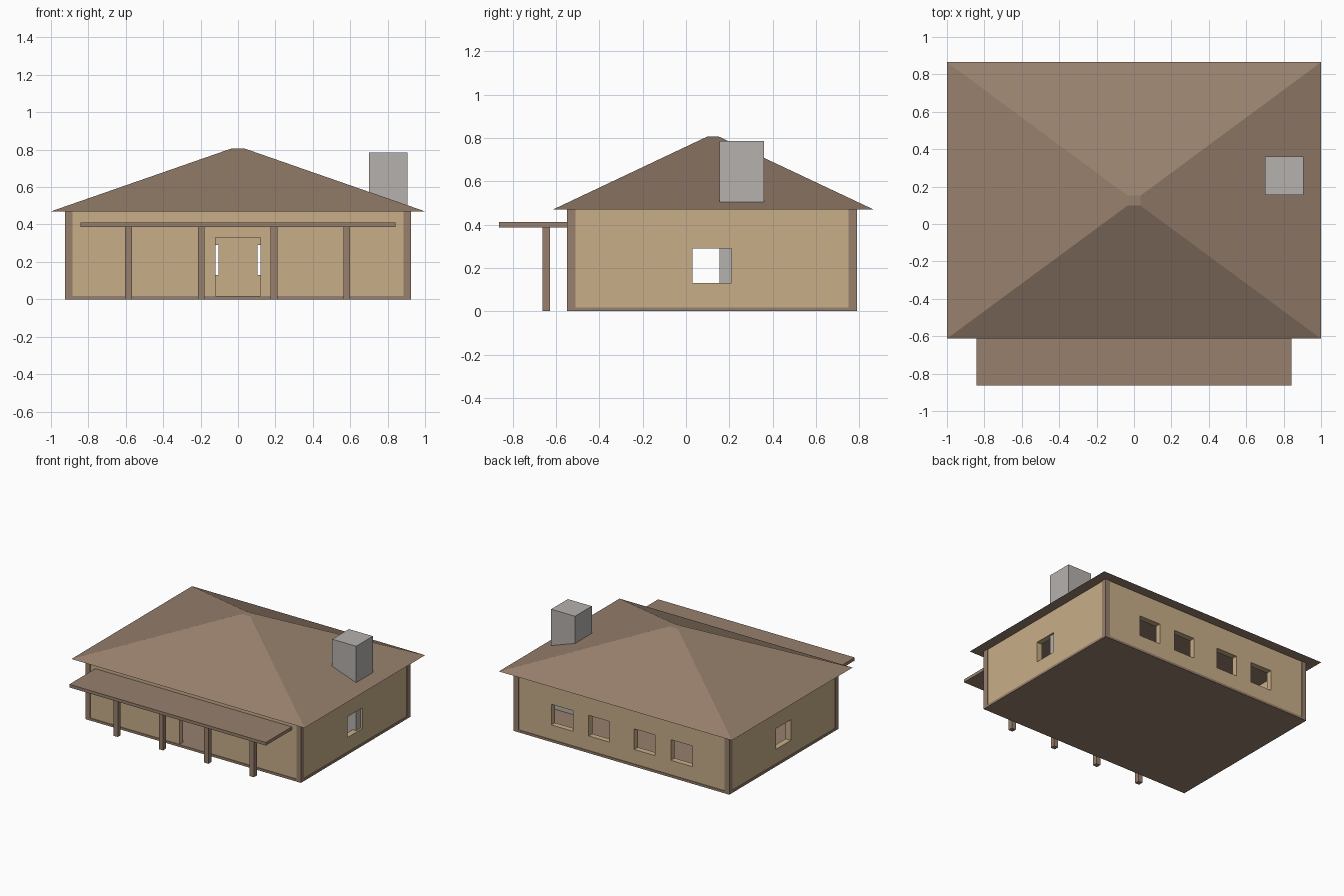
import bpy
import bmesh

start_cube = bpy.data.objects.get("Cube")
if start_cube:
    bpy.data.objects.remove(start_cube, do_unlink=True)


def make_material(name, colour):
    mat = bpy.data.materials.new(name)
    mat.use_nodes = True
    mat.diffuse_color = (*colour, 1)
    mat.node_tree.nodes["Principled BSDF"].inputs["Base Color"].default_value = (*colour, 1)
    return mat


brown = make_material("brown_timber", (0.31, 0.216, 0.153))
tan = make_material("tan_plaster", (0.58, 0.42, 0.25))
grey = make_material("grey_stone", (0.46, 0.44, 0.42))


def block(name, mat, x, y, z, top_x=None, top_y=None):
    """Box between (min, max) ranges; the top may have its own ranges."""
    bm = bmesh.new()
    bmesh.ops.create_cube(bm, size=1)
    for v in bm.verts:
        upper = v.co.z > 0
        xs = top_x if upper and top_x else x
        ys = top_y if upper and top_y else y
        v.co = (xs[v.co.x > 0], ys[v.co.y > 0], z[upper])
    mesh = bpy.data.meshes.new(name)
    bm.to_mesh(mesh)
    bm.free()
    mesh.materials.append(mat)
    obj = bpy.data.objects.new(name, mesh)
    bpy.context.collection.objects.link(obj)
    return obj


def cut(target, x, y, z):
    """Remove a box-shaped opening from the target."""
    cutter = block("cutter", tan, x, y, z)
    cutter.hide_render = True
    mod = target.modifiers.new("opening", "BOOLEAN")
    mod.operation = "DIFFERENCE"
    mod.solver = "EXACT"
    mod.object = cutter
    bpy.context.view_layer.objects.active = target
    bpy.ops.object.modifier_apply(modifier=mod.name)
    bpy.data.objects.remove(cutter, do_unlink=True)


LEFT, FRONT, BACK = 0.925, -0.55, 0.79
FLOOR, EAVE = 0.018, 0.47
INSET, THICK, POST = 0.005, 0.045, 0.04

# Floor slab
block("floor_slab", brown, (-LEFT, LEFT), (FRONT, BACK), (0, FLOOR))

# Hollow walls with a doorway and windows
wx = LEFT - INSET
walls = block("walls", tan, (-wx, wx), (FRONT + INSET, BACK - INSET), (FLOOR, EAVE))
cut(walls, (THICK - wx, wx - THICK),
    (FRONT + INSET + THICK, BACK - INSET - THICK), (0, 0.6))
cut(walls, (-0.12, 0.12), (FRONT - 0.1, FRONT + 0.1), (0, 0.33))
sill = (0.13, 0.29)
for a, b in ((0.105, 0.285), (0.42, 0.605)):
    for x in ((a, b), (-b, -a)):
        cut(walls, x, (BACK - 0.1, BACK + 0.1), sill)
for x in ((0.8, 1), (-1, -0.8)):
    cut(walls, x, (0.03, 0.21), sill)

# Corner posts
for side, x in (("left", (LEFT - POST, LEFT)), ("right", (-LEFT, POST - LEFT))):
    for end, y in (("front", (FRONT, FRONT + POST)), ("back", (BACK - POST, BACK))):
        block(f"{end}_{side}_corner_post", brown, x, y, (FLOOR, EAVE))

# Hipped roof with a small flat top
block("hipped_roof", brown, (-1, 1), (-0.613, 0.865), (EAVE, 0.806),
      top_x=(-0.035, 0.035), top_y=(0.098, 0.152))

# Chimney, running down to the floor
block("chimney", grey, (0.7, 0.905), (0.155, 0.36), (FLOOR, 0.785))

# Porch canopy and its posts
block("porch_canopy", brown, (-0.843, 0.843), (-0.863, FRONT + INSET), (0.387, 0.411))
for i, x in enumerate((-0.585, -0.197, 0.192, 0.582)):
    block(f"porch_post_{i + 1}", brown, (x - 0.018, x + 0.018),
          (-0.663, -0.627), (0, 0.39))
